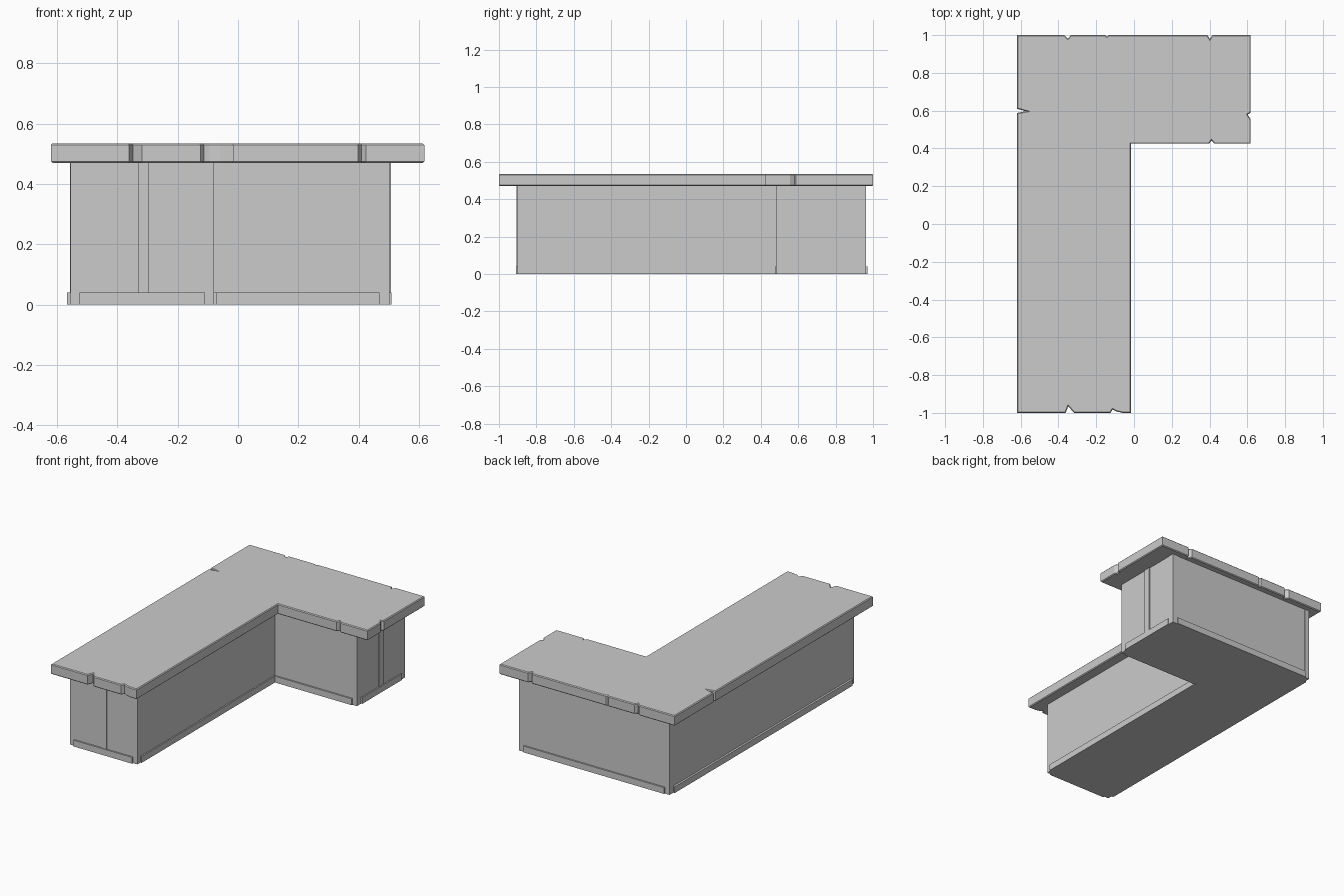
import bpy, bmesh

if "Cube" in bpy.data.objects:
    bpy.data.objects.remove(bpy.data.objects["Cube"])


def prism(name, pts, z0, z1, bevel=0.0):
    """Extrude a flat outline from z0 to z1, optionally softening the rims."""
    bm = bmesh.new()
    base = bm.faces.new([bm.verts.new((x, y, z0)) for x, y in pts])
    ext = bmesh.ops.extrude_face_region(bm, geom=[base], use_keep_orig=True)
    for g in ext["geom"]:
        if isinstance(g, bmesh.types.BMVert):
            g.co.z = z1
    bmesh.ops.recalc_face_normals(bm, faces=bm.faces[:])
    if bevel:
        rims = [e for e in bm.edges if abs(e.verts[0].co.z - e.verts[1].co.z) < 1e-6]
        bmesh.ops.bevel(bm, geom=rims, offset=bevel, segments=1,
                        affect='EDGES', clamp_overlap=True)
    bmesh.ops.triangulate(bm, faces=[f for f in bm.faces if len(f.verts) > 4])
    me = bpy.data.meshes.new(name)
    bm.to_mesh(me)
    bm.free()
    ob = bpy.data.objects.new(name, me)
    bpy.context.collection.objects.link(ob)
    return ob


def box(name, x0, x1, y0, y1, z0, z1):
    return prism(name, [(x0, y0), (x1, y0), (x1, y1), (x0, y1)], z0, z1)


# Counter top: L outline with chipped edges, counter-clockwise
top = [
    (-0.62, -1.0),
    (-0.362, -1.0), (-0.348, -0.965), (-0.318, -1.0),      # front chips
    (-0.125, -1.0), (-0.113, -0.982), (-0.095, -0.992), (-0.06, -1.0),
    (-0.015, -1.0), (-0.015, 0.425),
    (0.398, 0.425), (0.41, 0.442), (0.425, 0.425),          # inner chip
    (0.618, 0.425), (0.618, 0.555), (0.602, 0.58), (0.618, 0.588),
    (0.618, 1.0),
    (0.415, 1.0), (0.402, 0.98), (0.388, 1.0),              # back chips
    (-0.135, 1.0), (-0.143, 0.992), (-0.152, 1.0),
    (-0.335, 1.0), (-0.35, 0.982), (-0.37, 1.0),
    (-0.62, 1.0),
    (-0.62, 0.61), (-0.572, 0.597), (-0.62, 0.588),         # left chip
]
prism("counter_top", top, 0.47, 0.535, 0.005)

# Main L-shaped cabinet
X0, XI, X1 = -0.555, -0.08, 0.502
Y0, YI, Y1 = -0.9, 0.485, 0.96
prism("cabinet_body", [(X0, Y0), (XI, Y0), (XI, YI), (X1, YI), (X1, Y1), (X0, Y1)], 0, 0.472)

# Skirting boards
H = 0.04
boards = {
    "front": (-0.525, -0.11, Y0 - 0.01, Y0),
    "inner_side": (XI, XI + 0.008, -0.87, 0.475),
    "inner_front": (-0.072, 0.47, YI - 0.01, YI),
    "right": (X1, X1 + 0.008, 0.525, 0.925),
    "back": (-0.525, 0.47, Y1, Y1 + 0.01),
    "left": (X0 - 0.013, X0, -0.87, 0.925),
}
for name, (a, b, c, d) in boards.items():
    box("skirting_" + name, a, b, c, d, 0, H)

# Thin trim strips over the panel joints
T = 0.005
box("front_strip", -0.33, -0.295, Y0 - T, Y0, H, 0.472)
box("right_strip", X1, X1 + T, 0.70, 0.745, H, 0.472)

# Corner posts, barely raised from the panels
P = 0.003
posts = {
    "back_left": (X0 - P, -0.525, 0.925, Y1 + P),
    "back_right": (0.47, X1 + P, 0.925, Y1 + P),
    "inner_right": (0.47, X1, YI - P, YI + 0.03),
}
for name, (a, b, c, d) in posts.items():
    box("corner_post_" + name, a, b, c, d, 0, 0.472)
